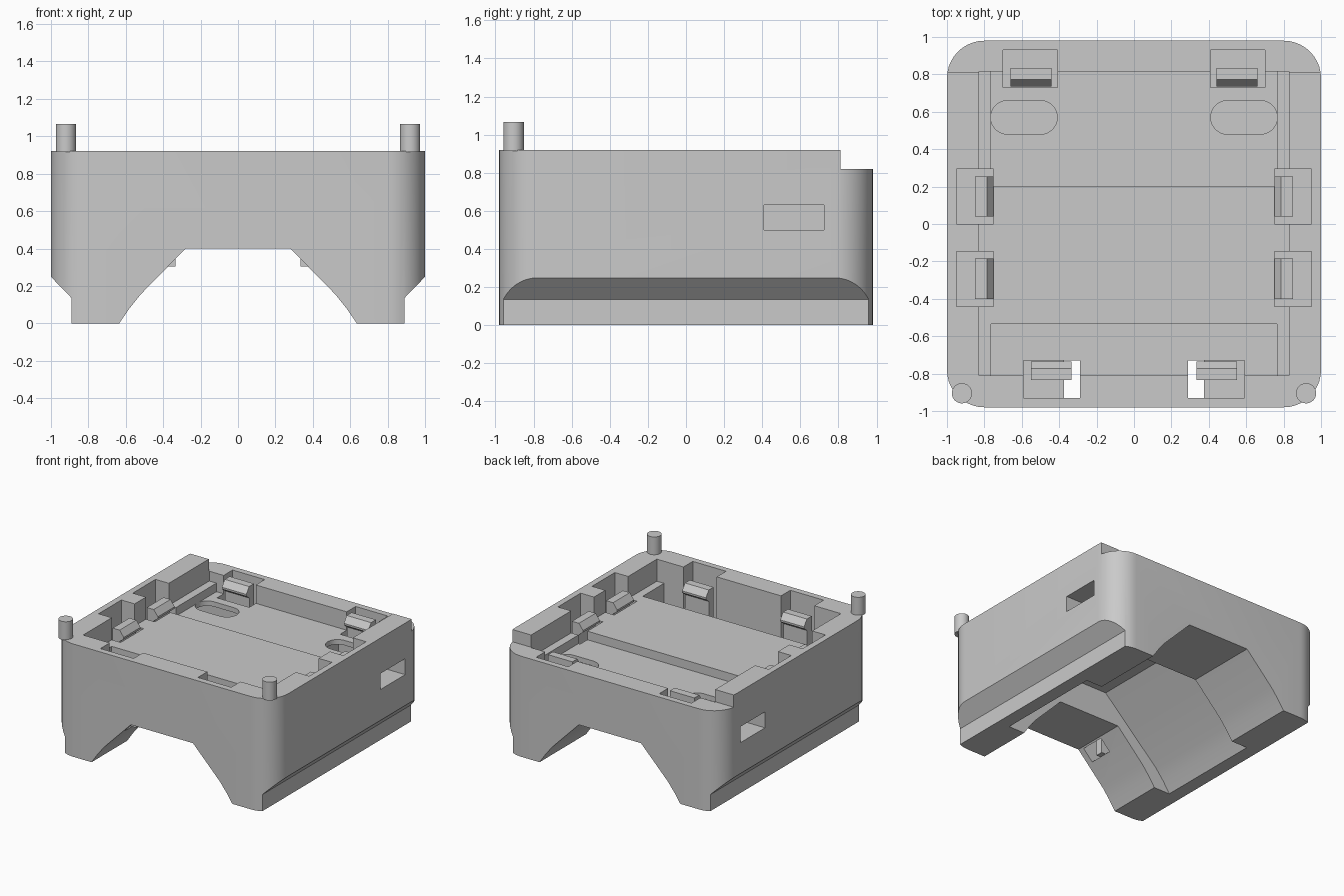
import bpy, bmesh, math
from mathutils import Vector

cube = bpy.data.objects.get("Cube")
if cube:
    bpy.data.objects.remove(cube, do_unlink=True)

GREY = (0.59, 0.59, 0.59, 1.0)
mat = bpy.data.materials.new("plain grey plastic")
mat.use_nodes = True
mat.diffuse_color = GREY
mat.node_tree.nodes["Principled BSDF"].inputs["Base Color"].default_value = GREY


def prism(name, points, axis, low, high):
    """Extrude a 2D outline along an axis; outline uses the other two axes in order."""
    def place(p, d):
        return {"x": (d, p[0], p[1]), "y": (p[0], d, p[1]), "z": (p[0], p[1], d)}[axis]
    bm = bmesh.new()
    face = bm.faces.new([bm.verts.new(place(p, low)) for p in points])
    step = Vector(place((0, 0), high - low))
    new = bmesh.ops.extrude_face_region(bm, geom=[face])["geom"]
    bmesh.ops.translate(bm, vec=step, verts=[v for v in new if isinstance(v, bmesh.types.BMVert)])
    bmesh.ops.recalc_face_normals(bm, faces=bm.faces)
    mesh = bpy.data.meshes.new(name)
    bm.to_mesh(mesh)
    bm.free()
    mesh.materials.append(mat)
    obj = bpy.data.objects.new(name, mesh)
    bpy.context.collection.objects.link(obj)
    return obj


def box(x0, x1, y0, y1, z0, z1):
    return prism("cutter", [(x0, y0), (x1, y0), (x1, y1), (x0, y1)], "z", z0, z1)


def rounded(cx, cy, hx, hy, r, n):
    """Rectangle outline with round corners."""
    pts = []
    for q, (sx, sy) in enumerate([(1, 1), (-1, 1), (-1, -1), (1, -1)]):
        for i in range(n + 1):
            a = math.pi / 2 * (q + i / n)
            p = (cx + sx * (hx - r) + r * math.cos(a), cy + sy * (hy - r) + r * math.sin(a))
            if not pts or math.dist(p, pts[-1]) > 1e-4:
                pts.append(p)
    if math.dist(pts[0], pts[-1]) < 1e-4:
        pts.pop()
    return pts


def cut(cutter):
    mod = body.modifiers.new("cut", "BOOLEAN")
    mod.solver = "EXACT"
    mod.object = cutter
    bpy.context.view_layer.objects.active = body
    bpy.ops.object.modifier_apply(modifier=mod.name)
    bpy.data.objects.remove(cutter, do_unlink=True)


def smooth(obj):
    bpy.ops.object.select_all(action="DESELECT")
    obj.select_set(True)
    bpy.context.view_layer.objects.active = obj
    bpy.ops.object.shade_smooth_by_angle(angle=math.radians(25))


def tunnel(half, low, high):
    """Channel under the body, mirrored from its left half outline."""
    return prism("cutter", half + [(-x, z) for x, z in reversed(half)], "y", low, high)


# Main block with round upright corners
body = prism("body", rounded(0, 0, 1, 0.98, 0.2, 10), "z", 0, 0.92)

# Lower back edge, underside channel and its deeper middle cavity
cut(box(-1.2, 1.2, 0.81, 1.2, 0.82, 1.2))
cut(tunnel([(0.635, -0.1), (0.635, 0), (0.58, 0.08), (0.52, 0.155), (0.28, 0.4)], -1.2, 1.2))
cut(tunnel([(0.78, -0.1), (0.78, 0), (0.72, 0.09), (0.65, 0.175), (0.35, 0.46), (0.16, 0.64)], -0.52, 0.38))

# Top tray, its lower rear floor and front trench
cut(box(-0.83, 0.83, -0.81, 0.815, 0.74, 1.2))
cut(box(-0.765, 0.765, 0.2, 0.815, 0.67, 1.1))
cut(box(-0.765, 0.765, -0.81, -0.535, 0.5, 1.1))

# Hook section: distance from the centre, and height
BASE, TOP = 0.305, 0.815


def hook_shape(inner, sign):
    shape = [(0.1, BASE), (0.04, BASE), (0.04, 0.72), (0, 0.75), (0, 0.765), (0.037, TOP), (0.1, TOP)]
    return [(sign * (inner + d), z) for d, z in shape]


hooks = []
for side, label in ((1, "left"), (-1, "right")):
    def span(a, b):
        return sorted((side * a, side * b))

    # Stepped-in lower flank
    flank = [(1.2, 0.455), (0.89, 0.135), (0.89, -0.1), (1.2, -0.1)]
    cut(prism("cutter", [(side * x, z) for x, z in flank], "y", -1.2, 1.2))

    # Cable slot in the floor, opening into a duct from the side
    cut(prism("cutter", rounded(side * 0.588, 0.57, 0.178, 0.09, 0.09, 8), "z", 0.55, 1.1))
    cut(box(*span(0.4, 1.2), 0.41, 0.725, 0.5, 0.63))

    # Clip pockets
    cut(box(*span(0.41, 0.7), 0.73, 0.93, BASE, 1.2))
    cut(box(*span(0.29, 0.59), -0.93, -0.73, BASE, 1.2))
    for y in (0.147, -0.293):
        cut(box(*span(0.75, 0.95), y - 0.147, y + 0.147, BASE, 1.2))

    # Snap hooks
    hooks.append(prism(label + "_back_hook", hook_shape(0.735, 1), "x", *span(0.44, 0.66)))
    hooks.append(prism(label + "_front_hook", hook_shape(0.735, -1), "x", *span(0.335, 0.55)))
    for y, where in ((0.147, "rear"), (-0.293, "fore")):
        hooks.append(prism(f"{label}_side_hook_{where}", hook_shape(0.75, side), "y", y - 0.108, y + 0.108))

    # Locating pin
    pin = prism(label + "_pin", rounded(side * 0.92, -0.905, 0.054, 0.054, 0.054, 8), "z", 0.915, 1.065)
    smooth(pin)

smooth(body)
